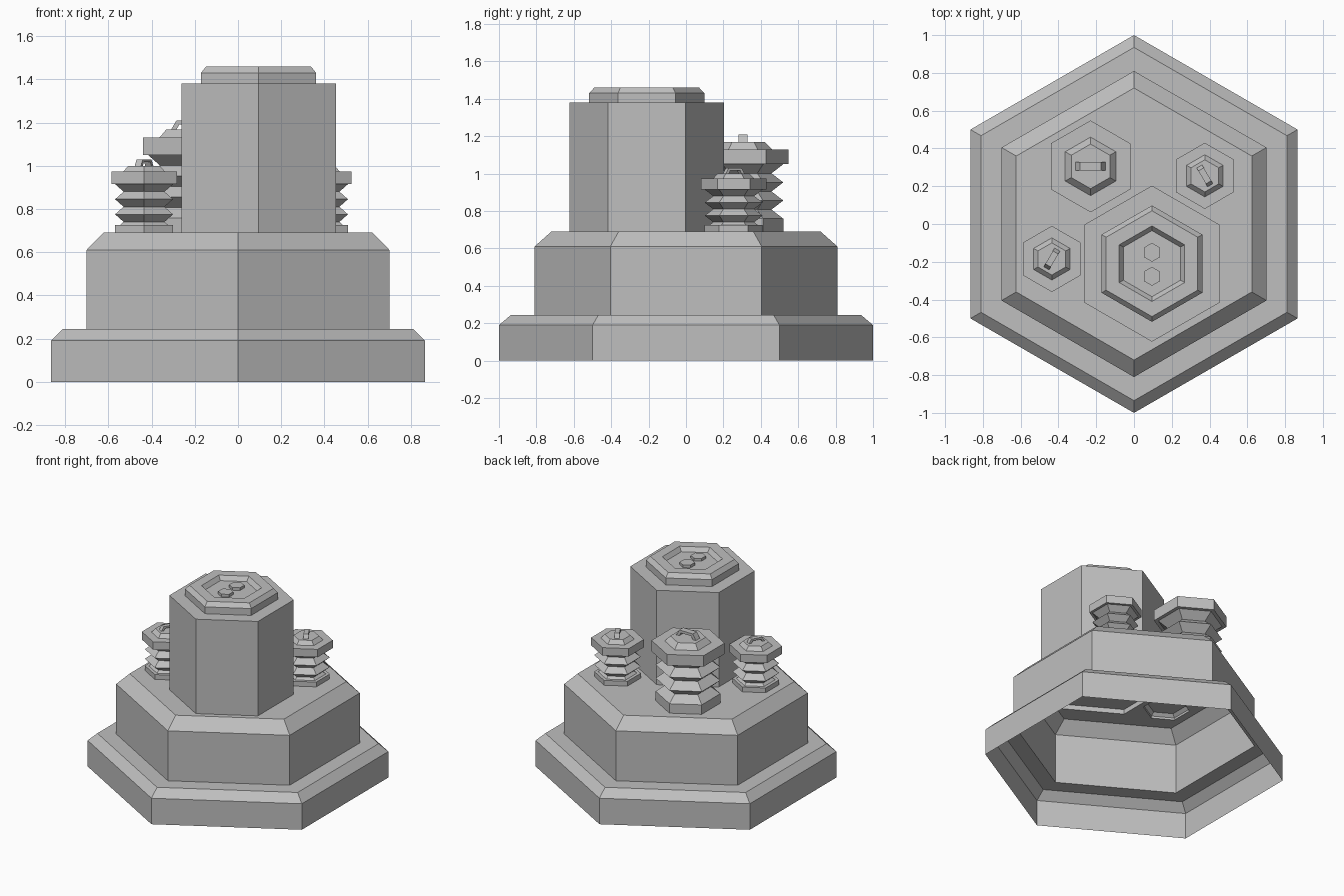
import bpy, bmesh, math
from mathutils import Matrix, Vector

if "Cube" in bpy.data.objects:
    bpy.data.objects.remove(bpy.data.objects["Cube"])

grey = bpy.data.materials.new("plain grey")
grey.diffuse_color = (0.52, 0.52, 0.52, 1)
grey.use_nodes = True
grey.node_tree.nodes["Principled BSDF"].inputs["Base Color"].default_value = grey.diffuse_color


def finish(bm, name):
    me = bpy.data.meshes.new(name)
    bm.to_mesh(me)
    bm.free()
    me.materials.append(grey)
    ob = bpy.data.objects.new(name, me)
    bpy.context.collection.objects.link(ob)
    return ob


def hex_ring(bm, r, z, cx=0, cy=0):
    """Six vertices with corners pointing along +y and -y."""
    return [bm.verts.new((cx + r * math.cos(math.radians(30 + 60 * i)),
                          cy + r * math.sin(math.radians(30 + 60 * i)), z))
            for i in range(6)]


def hex_stack(name, profile, cx=0, cy=0, bottom=True, top=True):
    """Hexagonal solid or shell from (radius, height) pairs, bottom to top."""
    bm = bmesh.new()
    rings = [hex_ring(bm, r, z, cx, cy) for r, z in profile]
    for a, b in zip(rings, rings[1:]):
        for i in range(6):
            j = (i + 1) % 6
            bm.faces.new((a[i], a[j], b[j], b[i]))
    if bottom:
        bm.faces.new(rings[0][::-1])
    if top:
        bm.faces.new(rings[-1])
    return finish(bm, name)


DECK = 0.69      # height of the upper deck
FLOOR = 0.725    # underside of the parts standing on the deck
TX, TY = 0.095, -0.21

# Hollow stepped base, open underneath
hex_stack("stepped_base", [(1, 0), (1, 0.19), (0.935, 0.245), (0.81, 0.245),
                           (0.81, 0.61), (0.72, DECK)], bottom=False, top=False)

# Insulators: x, y, scale, cap underside height, handle angle
insulators = [("rear", -0.23, 0.305, 1.0, 1.05, 0),
              ("right", 0.375, 0.255, 0.72, 0.915, -60),
              ("left", -0.435, -0.185, 0.72, 0.915, 60)]

# Deck plate with a hexagonal opening under each standing part
bm = bmesh.new()
loops = [hex_ring(bm, 0.72, DECK), hex_ring(bm, 0.413, DECK, TX, TY)]
loops += [hex_ring(bm, 0.215 * s, DECK, x, y) for _, x, y, s, _, _ in insulators]
edges = [bm.edges.new((v[i], v[(i + 1) % 6])) for v in loops for i in range(6)]
bmesh.ops.triangle_fill(bm, use_beauty=True, use_dissolve=False, edges=edges,
                        normal=Vector((0, 0, 1)))
bm.normal_update()
for f in bm.faces:
    if f.normal.z < 0:
        f.normal_flip()
finish(bm, "deck_plate")

# Tower with a raised, dished lid
hex_stack("tower", [(0.413, FLOOR), (0.413, DECK), (0.413, 1.38), (0.308, 1.38),
                    (0.308, 1.43), (0.28, 1.46), (0.2, 1.46), (0.175, 1.43)], TX, TY)
for i, y in enumerate((-0.15, -0.277)):
    hex_stack(f"lid_button_{i + 1}", [(0.05, 1.425), (0.05, 1.45)], TX, y)


def handle(name, x, y, z, s, angle):
    """Small arched grip: sloped legs joined by a flat bar."""
    outer = [(-0.08, 0), (-0.055, 0.043), (0.055, 0.043), (0.08, 0)]
    inner = [(-0.055, 0), (-0.042, 0.024), (0.042, 0.024), (0.055, 0)]
    bm = bmesh.new()
    rows = [[bm.verts.new((px, w, pz)) for px, pz in line]
            for w in (-0.023, 0.023) for line in (outer, inner)]
    of, inf, ob, inb = rows
    for i in range(3):
        for a, b in ((of, inf), (inf, inb), (inb, ob), (ob, of)):
            bm.faces.new((a[i], a[i + 1], b[i + 1], b[i]))
    for k in (0, 3):
        bm.faces.new((of[k], inf[k], inb[k], ob[k]))
    bmesh.ops.recalc_face_normals(bm, faces=bm.faces)
    bm.transform(Matrix.Translation((x, y, z))
                 @ Matrix.Rotation(math.radians(angle), 4, 'Z')
                 @ Matrix.Scale(s, 4))
    finish(bm, name)


# Ribbed insulators with wide caps and grips
for side, x, y, s, zc, angle in insulators:
    profile = [(0.215 * s, FLOOR), (0.215 * s, DECK)]
    for i in range(3):
        low = zc - 0.097 * s * (3 - i)
        profile += [(0.215 * s, low), (0.152 * s, low + 0.0485 * s)]
    profile += [(0.215 * s, zc), (0.243 * s, zc), (0.243 * s, zc + 0.08 * s),
                (0.155 * s, zc + 0.08 * s), (0.118 * s, zc + 0.118 * s)]
    hex_stack(f"{side}_insulator", profile, x, y)
    handle(f"{side}_handle", x, y, zc + 0.117 * s, s, angle)
